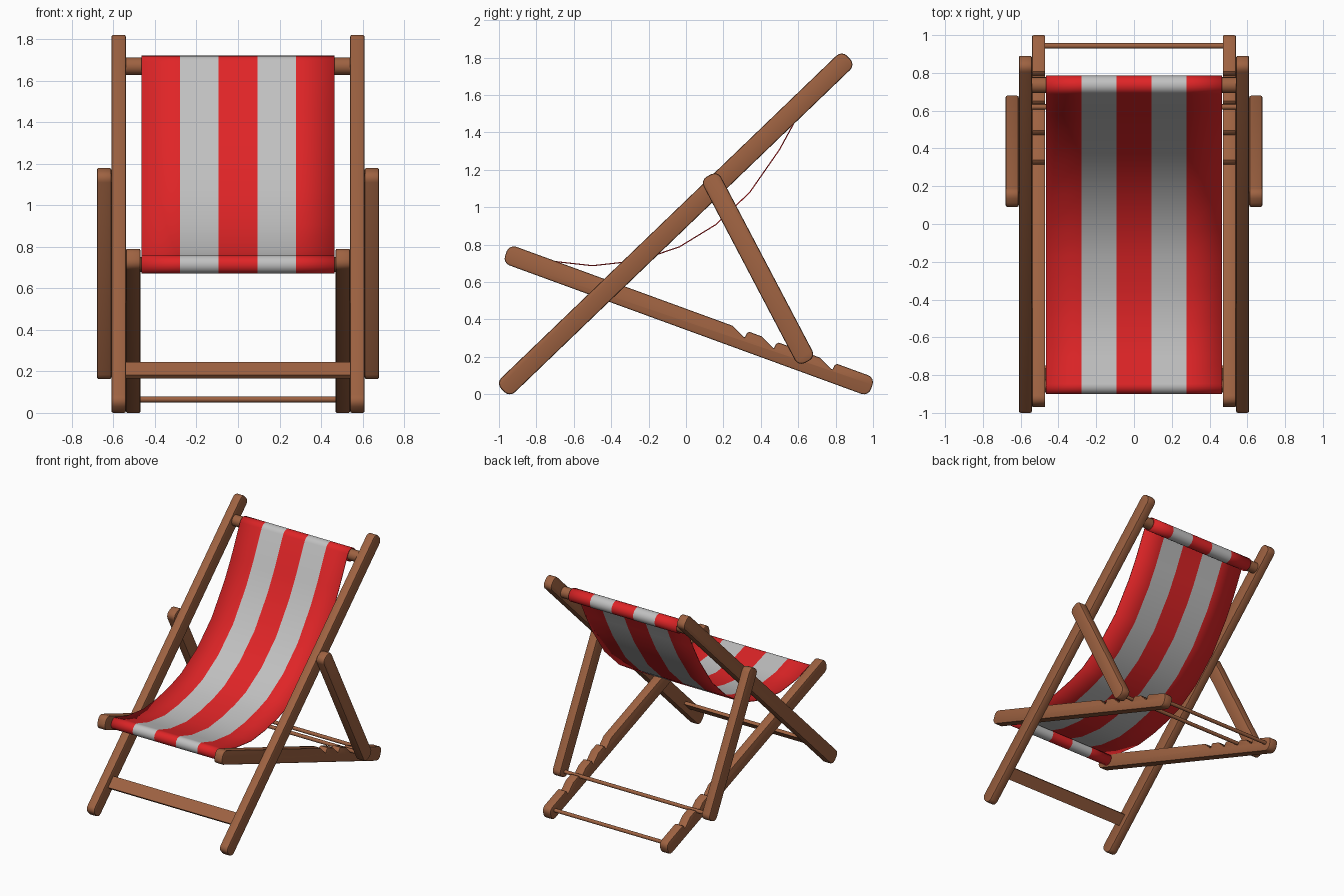
import bpy, bmesh, math
from mathutils import Vector

if "Cube" in bpy.data.objects:
    bpy.data.objects.remove(bpy.data.objects["Cube"])


def material(name, rgb):
    m = bpy.data.materials.new(name)
    m.diffuse_color = (*rgb, 1)
    m.use_nodes = True
    m.node_tree.nodes["Principled BSDF"].inputs["Base Color"].default_value = m.diffuse_color
    return m


WOOD = material("wood", (0.34, 0.122, 0.053))
RED = material("red canvas", (0.74, 0.018, 0.02))
GREY = material("pale grey canvas", (0.53, 0.53, 0.53))


def finish(name, bm, mats, angle=35):
    bmesh.ops.recalc_face_normals(bm, faces=bm.faces)
    me = bpy.data.meshes.new(name)
    bm.to_mesh(me)
    bm.free()
    for m in mats:
        me.materials.append(m)
    ob = bpy.data.objects.new(name, me)
    bpy.context.collection.objects.link(ob)
    bpy.ops.object.select_all(action='DESELECT')
    ob.select_set(True)
    bpy.context.view_layer.objects.active = ob
    bpy.ops.object.shade_smooth_by_angle(angle=math.radians(angle))
    return ob


def rail_profile(length, w, r, notches=()):
    """Rounded bar outline in (along, across), clockwise, with optional notches on top."""
    def arc(cs, ch, a0):
        return [(cs + r * math.cos(math.radians(a0 - 22.5 * i)),
                 ch + r * math.sin(math.radians(a0 - 22.5 * i))) for i in range(5)]
    pts = arc(r, w - r, 180)
    for s in notches:
        pts += [(s - 0.083, w), (s - 0.006, 0.017), (s, 0.017), (s + 0.004, w - 0.01), (s + 0.014, w)]
    pts += arc(length - r, w - r, 90)
    pts += arc(length - r, r - w, 0)
    pts += arc(r, r - w, -90)
    return pts


def rail_pair(name, a, b, x0, x1, w=0.053, notches=(), bevel=0.01):
    """Bar between two (y, z) end points, thickness x0..x1, mirrored to the other side."""
    a, b = Vector(a), Vector(b)
    u = (b - a).normalized()
    n = Vector((-u.y, u.x))
    bm = bmesh.new()
    vs = []
    for s, h in rail_profile((b - a).length, w, 0.04, notches):
        p = a + u * s + n * h
        vs.append(bm.verts.new((x0, p.x, p.y)))
    f = bm.faces.new(vs)
    ext = bmesh.ops.extrude_face_region(bm, geom=[f], use_keep_orig=True)
    bmesh.ops.translate(bm, vec=(x1 - x0, 0, 0),
                        verts=[v for v in ext["geom"] if isinstance(v, bmesh.types.BMVert)])
    bmesh.ops.recalc_face_normals(bm, faces=bm.faces)
    rim = [e for e in bm.edges if abs(e.verts[0].co.x - e.verts[1].co.x) < 1e-5]
    bmesh.ops.bevel(bm, geom=rim, offset=bevel, segments=2, profile=0.5,
                    affect='EDGES', clamp_overlap=False)
    ob = finish(name, bm, [WOOD])
    ob.modifiers.new("mirror", 'MIRROR')


def rod(name, y, z, r, half):
    bm = bmesh.new()
    bmesh.ops.create_cone(bm, cap_ends=True, segments=20, radius1=r, radius2=r, depth=2 * half)
    for v in bm.verts:
        v.co = (v.co.z, v.co.x + y, v.co.y + z)
    finish(name, bm, [WOOD])


# Side frames
rail_pair("back_frame_rail", (-0.98, 0.021), (0.87, 1.80), 0.54, 0.61)
rail_pair("seat_frame_rail", (-0.963, 0.752), (0.993, 0.038), 0.47, 0.54,
          notches=[1.353 + 0.1665 * i for i in range(4)], bevel=0.008)
rail_pair("support_strut", (0.123, 1.17), (0.647, 0.173), 0.61, 0.68)

# Cross pieces
TOP, FRONT = (0.735, 1.67), (-0.857, 0.715)
rod("top_bar", *TOP, 0.042, 0.545)
rod("front_bar", *FRONT, 0.036, 0.475)
rod("rear_rod", 0.943, 0.065, 0.014, 0.48)
rod("strut_rod", 0.62, 0.205, 0.014, 0.62)

# Flat foot board lying along the back frame
bm = bmesh.new()
bmesh.ops.create_cube(bm, size=1)
u, n = Vector((0.721, 0.693)), Vector((-0.693, 0.721))
for v in bm.verts:
    p = Vector((-0.79, 0.205)) + u * (v.co.y * 0.092) + n * (v.co.z * 0.024)
    v.co = (v.co.x * 1.09, p.x, p.y)
finish("foot_board", bm, [WOOD])


# Canvas: loop round the front bar, sag, loop round the top bar
def loop(c, r, start, end, steps):
    angles = [math.radians(start + (end - start) * i / steps) for i in range(steps + 1)]
    return [(c[0] + r * math.cos(t), c[1] + r * math.sin(t)) for t in angles]


path = loop(FRONT, 0.041, 390, 75, 18)
path += [(-0.705, 0.71), (-0.50, 0.687), (-0.33, 0.706), (-0.17, 0.742), (-0.035, 0.788),
         (0.158, 0.906), (0.34, 1.078), (0.50, 1.308), (0.58, 1.455)]
path += loop(TOP, 0.048, 155, -160, 18)
bm = bmesh.new()
rows = [[bm.verts.new((-0.465 + 0.186 * i, y, z)) for i in range(6)] for y, z in path]
for r0, r1 in zip(rows, rows[1:]):
    for i in range(5):
        f = bm.faces.new((r0[i], r0[i + 1], r1[i + 1], r1[i]))
        f.material_index = i % 2
canvas = finish("canvas_sling", bm, [RED, GREY], 60)
sol = canvas.modifiers.new("thickness", 'SOLIDIFY')
sol.thickness = 0.006
sol.offset = 0
